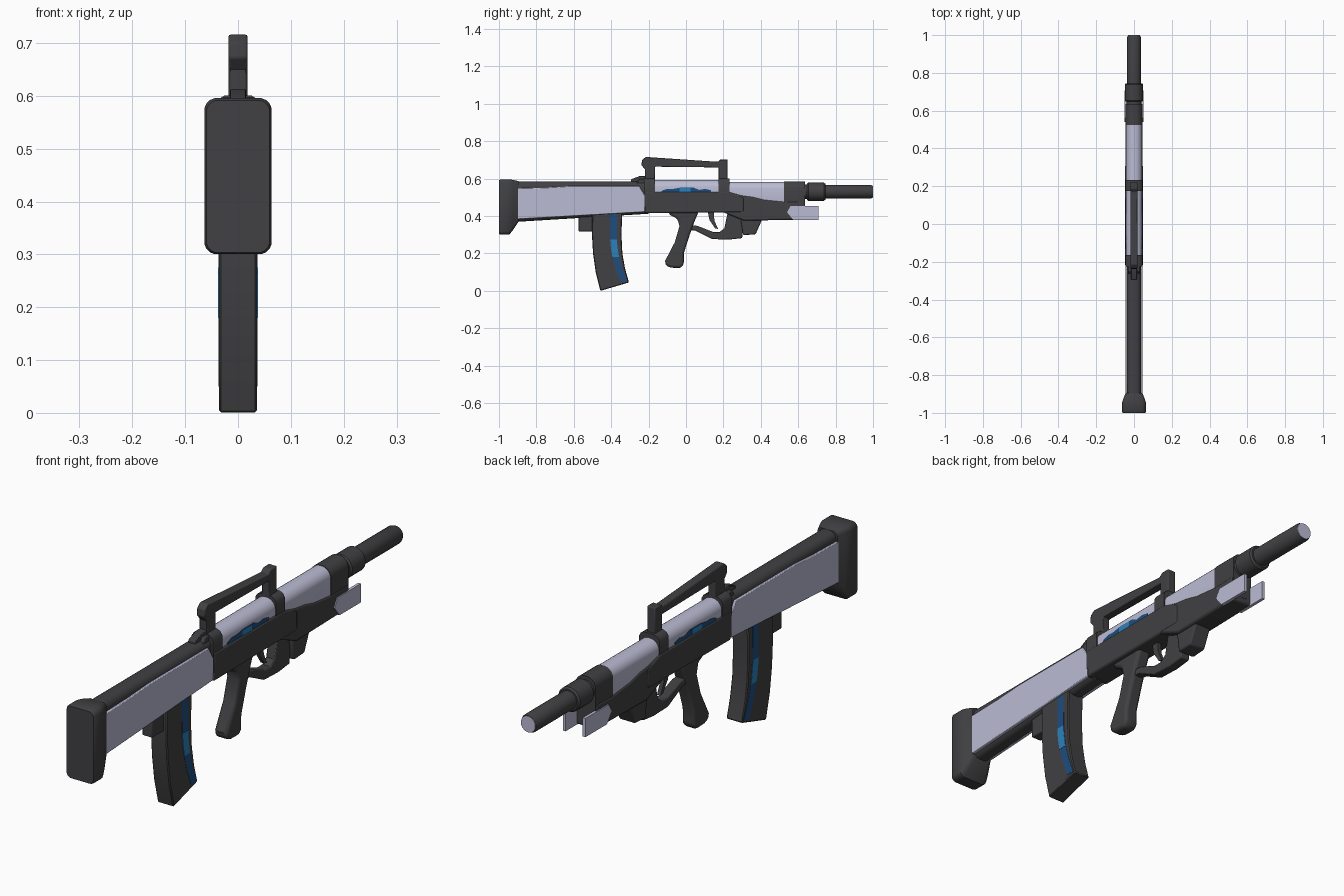
import bpy, bmesh, math

if "Cube" in bpy.data.objects:
    bpy.data.objects.remove(bpy.data.objects["Cube"])


def material(name, col):
    m = bpy.data.materials.new(name)
    m.diffuse_color = (*col, 1)
    m.use_nodes = True
    m.node_tree.nodes["Principled BSDF"].inputs["Base Color"].default_value = m.diffuse_color
    return m


DARK = material("dark_grey", (0.052, 0.052, 0.056))
LIGHT = material("pale_lilac_grey", (0.50, 0.50, 0.66))
NAVY = material("deep_blue", (0.013, 0.075, 0.21))
BLUE = material("bright_blue", (0.025, 0.22, 0.50))


def finish(name, bm, mat, bevel=0, segs=2):
    bmesh.ops.recalc_face_normals(bm, faces=bm.faces)
    me = bpy.data.meshes.new(name)
    bm.to_mesh(me)
    bm.free()
    ob = bpy.data.objects.new(name, me)
    bpy.context.collection.objects.link(ob)
    me.materials.append(mat)
    if bevel:
        b = ob.modifiers.new("bevel", 'BEVEL')
        b.width, b.segments = bevel, segs
        b.limit_method, b.angle_limit = 'ANGLE', math.radians(40)
    bpy.ops.object.select_all(action='DESELECT')
    ob.select_set(True)
    bpy.context.view_layer.objects.active = ob
    bpy.ops.object.shade_smooth_by_angle(angle=math.radians(35))
    return ob


def slab(name, pts, x0, x1, mat, bevel=0, segs=2):
    """Side outline (y, z) extruded from x0 to x1."""
    bm = bmesh.new()
    a = [bm.verts.new((x0, y, z)) for y, z in pts]
    b = [bm.verts.new((x1, y, z)) for y, z in pts]
    bm.faces.new(a)
    bm.faces.new(b[::-1])
    n = len(pts)
    for i in range(n):
        j = (i + 1) % n
        bm.faces.new((a[i], b[i], b[j], a[j]))
    return finish(name, bm, mat, bevel, segs)


def mid(name, pts, hw, mat, bevel=0, segs=2):
    return slab(name, pts, -hw, hw, mat, bevel, segs)


def pair(name, pts, x0, x1, mat, bevel=0):
    slab(name + "_right", pts, x0, x1, mat, bevel)
    slab(name + "_left", pts, -x1, -x0, mat, bevel)


def box(y0, y1, z0, z1):
    return [(y0, z0), (y1, z0), (y1, z1), (y0, z1)]


def loft(name, rings, mat, k=6):
    """Rounded-rectangle rings (y, half width, z0, z1, radius) joined along y."""
    bm = bmesh.new()
    loops = []
    for y, hw, z0, z1, r in rings:
        loop = []
        corners = [(hw - r, z1 - r), (r - hw, z1 - r), (r - hw, z0 + r), (hw - r, z0 + r)]
        for c, (cx, cz) in enumerate(corners):
            for i in range(k):
                t = math.pi / 2 * (c + (i + 0.5) / k)
                loop.append(bm.verts.new((cx + r * math.cos(t), y, cz + r * math.sin(t))))
        loops.append(loop)
    n = 4 * k
    for a, b in zip(loops, loops[1:]):
        for i in range(n):
            bm.faces.new((a[i], a[(i + 1) % n], b[(i + 1) % n], b[i]))
    bm.faces.new(loops[0])
    bm.faces.new(loops[-1])
    return finish(name, bm, mat)


def tube(name, rings, mat, zc=0.53):
    return loft(name, [(y, r, zc - r, zc + r, r * 0.999) for y, r in rings], mat)


# Butt pad and stock
loft("butt_pad", [(-1, .060, .303, .592, .022), (-.993, .064, .30, .596, .024),
                  (-.945, .064, .30, .596, .024), (-.925, .057, .325, .594, .022),
                  (-.895, .045, .37, .587, .02)], DARK, 4)
loft("stock", [(-.92, .038, .368, .586, .03), (-.20, .038, .412, .586, .03)], DARK)
pair("stock_panel", [(-.905, .383), (-.22, .422), (-.22, .51), (-.25, .56), (-.62, .56),
                     (-.75, .552), (-.905, .548)], .030, .046, LIGHT, .003)

# Receiver
mid("receiver", [(-.22, .415), (.31, .42), (.31, .50), (.23, .53), (-.22, .53)], .048, DARK, .008)
loft("upper_tube", [(-.19, .043, .44, .592, .04), (.2, .043, .44, .592, .04)], LIGHT)
loft("fore_tube", [(.2, .043, .42, .583, .04), (.535, .043, .42, .583, .04)], LIGHT)
loft("rear_collar", [(-.225, .047, .43, .602, .03), (-.165, .047, .43, .602, .03)], DARK, 3)
loft("front_collar", [(.175, .047, .43, .602, .03), (.232, .047, .43, .602, .03)], DARK, 3)
wave = [(-.13, .525), (.13, .525), (.135, .538), (.10, .545), (.07, .54), (.04, .552),
        (-.03, .552), (-.07, .545), (-.10, .546), (-.13, .535)]
pair("receiver_light", wave, .038, .0445, NAVY)
pair("receiver_light_core", box(-.035, .025, .526, .55), .040, .0455, BLUE)

# Carry handle and rear sight
mid("carry_handle", [(-.22, .59), (-.22, .65), (-.238, .672), (-.235, .70), (-.215, .716),
                     (.17, .690), (.185, .703), (.222, .703), (.222, .59), (.175, .59),
                     (.175, .66), (-.165, .664), (-.165, .59)], .018, DARK, .004)
mid("rear_sight", [(-.295, .58), (-.295, .596), (-.25, .613), (-.21, .613), (-.21, .58)],
    .015, DARK, .003)
mid("sight_base", [(-.27, .57), (-.25, .597), (-.2, .597), (-.2, .57)], .03, DARK, .003)

# Fore-end: dark lower shell, nose block and front hand stop
mid("fore_end", [(.20, .42), (.31, .375), (.56, .38), (.635, .38), (.635, .48), (.53, .477),
                 (.42, .488), (.36, .503), (.30, .511), (.23, .53)], .046, DARK, .008)
loft("fore_nose", [(.525, .0445, .40, .585, .04), (.636, .0445, .40, .585, .04)], DARK)
mid("hand_stop", [(.29, .40), (.305, .298), (.372, .302), (.405, .377), (.42, .40)], .036, DARK, .006)
pair("side_fin", [(.54, .42), (.572, .38), (.708, .38), (.708, .455), (.56, .455)],
     .038, .050, LIGHT)

# Barrel
tube("barrel_neck", [(.62, .040), (.66, .040)], DARK)
tube("barrel_collar", [(.648, .043), (.654, .049), (.738, .049), (.745, .043)], DARK)
tube("barrel", [(.70, .037), (.988, .037), (.997, .033)], DARK)
tube("muzzle_cap", [(.99, .032), (1.0, .032)], LIGHT)

# Pistol grip, trigger and guard
mid("pistol_grip", [(-.10, .43), (-.085, .405), (-.045, .385), (-.035, .345), (-.06, .26),
                    (-.112, .16), (-.108, .135), (-.08, .124), (-.03, .122), (-.012, .14),
                    (-.012, .20), (.02, .30), (.045, .37), (.07, .43)], .029, DARK, .014, 3)
mid("trigger_guard", [(.015, .325), (.05, .322), (.14, .277), (.23, .274), (.30, .282),
                      (.315, .43), (.225, .43), (.205, .335), (.18, .315), (.145, .315),
                      (.06, .348), (.02, .35)], .020, DARK, .004)
mid("trigger", [(.115, .43), (.125, .38), (.155, .335), (.172, .33), (.152, .375), (.148, .43)],
    .008, DARK)

# Magazine with glowing stripe
mid("magazine", [(-.502, .45), (-.503, .30), (-.497, .20), (-.483, .10), (-.458, 0),
                 (-.305, .045), (-.326, .12), (-.340, .20), (-.345, .30), (-.340, .45)],
    .036, DARK, .004, 1)
mid("magazine_catch", box(-.575, -.49, .318, .41), .022, DARK, .004)


def stripe_y(z):
    return -.388 + .9 * max(0, .30 - z) ** 2


def stripe(name, z0, z1, hw, x1, mat):
    zs = [z0 + (z1 - z0) * i / 5 for i in range(6)]
    pts = [(stripe_y(z) + hw, z) for z in zs] + [(stripe_y(z) - hw, z) for z in zs[::-1]]
    pair(name, pts, .034, x1, mat)


stripe("magazine_stripe", .05, .41, .018, .037, NAVY)
stripe("magazine_stripe_core", .18, .275, .018, .038, BLUE)
